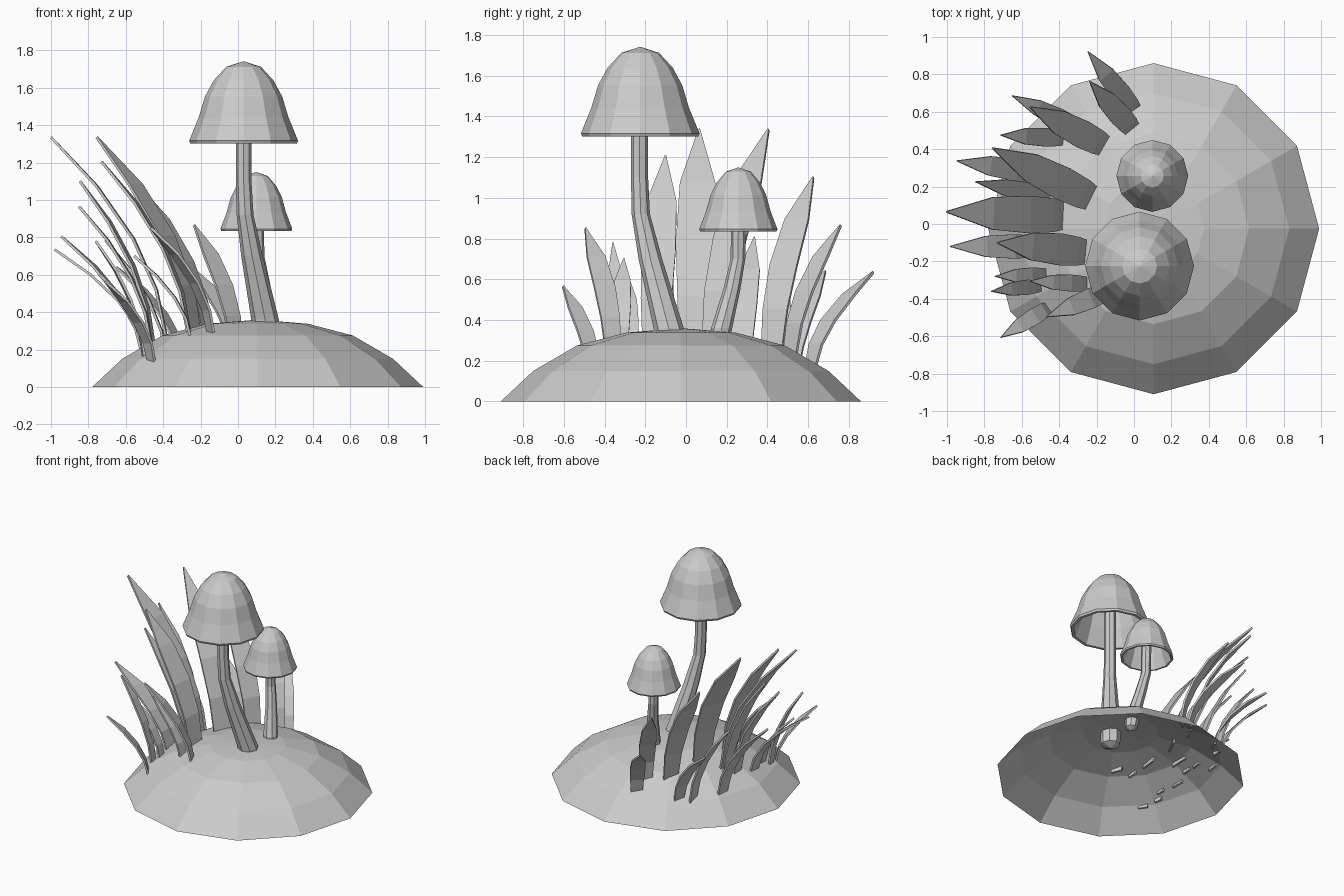
import bpy, math
from mathutils import Vector

grey = bpy.data.materials.new("stone_grey")
grey.diffuse_color = (0.6, 0.6, 0.6, 1)


def make(name, verts, faces):
    me = bpy.data.meshes.new(name)
    me.from_pydata(verts, [], faces)
    me.materials.append(grey)
    ob = bpy.data.objects.new(name, me)
    bpy.context.collection.objects.link(ob)
    return ob


def rings(name, sections, n, start=None, end=None, cap_start=False):
    """Skin of n-sided horizontal rings (x, y, z, r), with optional pole points."""
    verts, faces = [], []
    for x, y, z, r in sections:
        for i in range(n):
            a = 2 * math.pi * i / n
            verts.append((x + r * math.cos(a), y + r * math.sin(a), z))
    m = len(sections)
    for k in range(m - 1):
        for i in range(n):
            j = (i + 1) % n
            faces.append((k * n + i, k * n + j, (k + 1) * n + j, (k + 1) * n + i))
    if start:
        verts.append(start)
        faces += [((i + 1) % n, i, len(verts) - 1) for i in range(n)]
    if end:
        verts.append(end)
        b = (m - 1) * n
        faces += [(b + i, b + (i + 1) % n, len(verts) - 1) for i in range(n)]
    if cap_start:
        faces.append(tuple(reversed(range(n))))
    return make(name, verts, faces)


# Mound: open dome
CX, CY = 0.105, -0.025
MOUND = [(0.885, 0.0), (0.725, 0.15), (0.51, 0.275), (0.27, 0.338), (0.0, 0.36)]
rings("mound", [(CX, CY, z, r) for r, z in MOUND[:-1]], 12, end=(CX, CY, 0.36))


def mound_height(x, y):
    d = math.hypot(x - CX, y - CY)
    for (r0, z0), (r1, z1) in zip(MOUND, MOUND[1:]):
        if r1 <= d <= r0:
            return z0 + (z1 - z0) * (r0 - d) / (r0 - r1)
    return 0.0


# Mushroom caps: inner hollow, thin lip, outer bell
INNER = [(0.14, 0.34), (0.185, 0.24), (0.215, 0.13), (0.265, 0.0)]
OUTER = [(0.285, 0.0), (0.291, 0.015), (0.24, 0.14), (0.207, 0.25), (0.16, 0.337), (0.093, 0.41)]


def cap(name, x, y, z, sr, sz):
    secs = [(x, y, z + h * sz, r * sr) for r, h in INNER + OUTER]
    rings(name, secs, 12, start=(x, y, z + 0.39 * sz), end=(x, y, z + 0.44 * sz))


cap("large_cap", 0.03, -0.225, 1.302, 1.0, 1.0)
cap("small_cap", 0.098, 0.257, 0.835, 0.66, 0.715)

# Stems: bent tapering tubes
rings("large_stem", [(0.155, -0.075, 0.25, 0.068), (0.145, -0.085, 0.36, 0.074),
                     (0.075, -0.175, 0.70, 0.058), (0.038, -0.222, 0.92, 0.045),
                     (0.03, -0.228, 1.1, 0.042), (0.03, -0.228, 1.67, 0.042)], 8,
      start=(0.157, -0.07, 0.22))
rings("small_stem", [(0.165, 0.165, 0.28, 0.045), (0.16, 0.175, 0.36, 0.052),
                     (0.13, 0.225, 0.55, 0.042), (0.105, 0.255, 0.70, 0.036),
                     (0.1, 0.26, 1.1, 0.036)], 8, start=(0.167, 0.162, 0.255))

# Grass blades: base x, y, tip x, y, z, width
BLADES = [
    (0.00, 0.61, -0.245, 0.92, 0.635, 0.11), (-0.01, 0.51, -0.235, 0.76, 0.865, 0.12),
    (-0.30, 0.52, -0.65, 0.685, 0.64, 0.10), (-0.16, 0.42, -0.555, 0.625, 1.10, 0.15),
    (-0.38, 0.46, -0.71, 0.475, 0.785, 0.10), (-0.23, 0.14, -0.755, 0.405, 1.335, 0.18),
    (-0.50, 0.27, -0.945, 0.337, 0.805, 0.12), (-0.45, 0.15, -0.845, 0.225, 1.10, 0.10),
    (-0.38, 0.045, -1.0, 0.065, 1.335, 0.20), (-0.50, -0.12, -0.98, -0.12, 0.735, 0.13),
    (-0.26, -0.15, -0.73, -0.10, 1.205, 0.17), (-0.50, -0.33, -0.76, -0.36, 0.78, 0.08),
    (-0.47, -0.27, -0.74, -0.28, 0.60, 0.08), (-0.25, -0.32, -0.555, -0.305, 0.70, 0.09),
    (-0.46, -0.45, -0.71, -0.605, 0.565, 0.09), (-0.14, -0.36, -0.465, -0.495, 0.85, 0.11),
    (-0.46, 0.03, -0.85, 0.06, 0.965, 0.10),
]
SHAPE = [(0.0, 0.75), (0.25, 0.9), (0.5, 1.0), (0.76, 0.87), (1.0, 0.04)]

for idx, (bx, by, tx, ty, tz, w) in enumerate(BLADES):
    lean = Vector((tx - bx, ty - by, 0))
    side = Vector((-lean.y, lean.x, 0)).normalized()
    z0 = mound_height(bx, by) - 0.035
    verts = []
    for s, f in SHAPE:
        c = Vector((bx, by, z0 + (tz - z0) * s)) + lean * (0.15 * s + 0.85 * s * s)
        verts += [c - side * w * f / 2, c + side * w * f / 2]
    faces = [(2 * k, 2 * k + 1, 2 * k + 3, 2 * k + 2) for k in range(len(SHAPE) - 1)]
    blade = make("grass_blade_%d" % (idx + 1), verts, faces)
    mod = blade.modifiers.new("thickness", "SOLIDIFY")
    mod.thickness = 0.014
    mod.offset = 0
